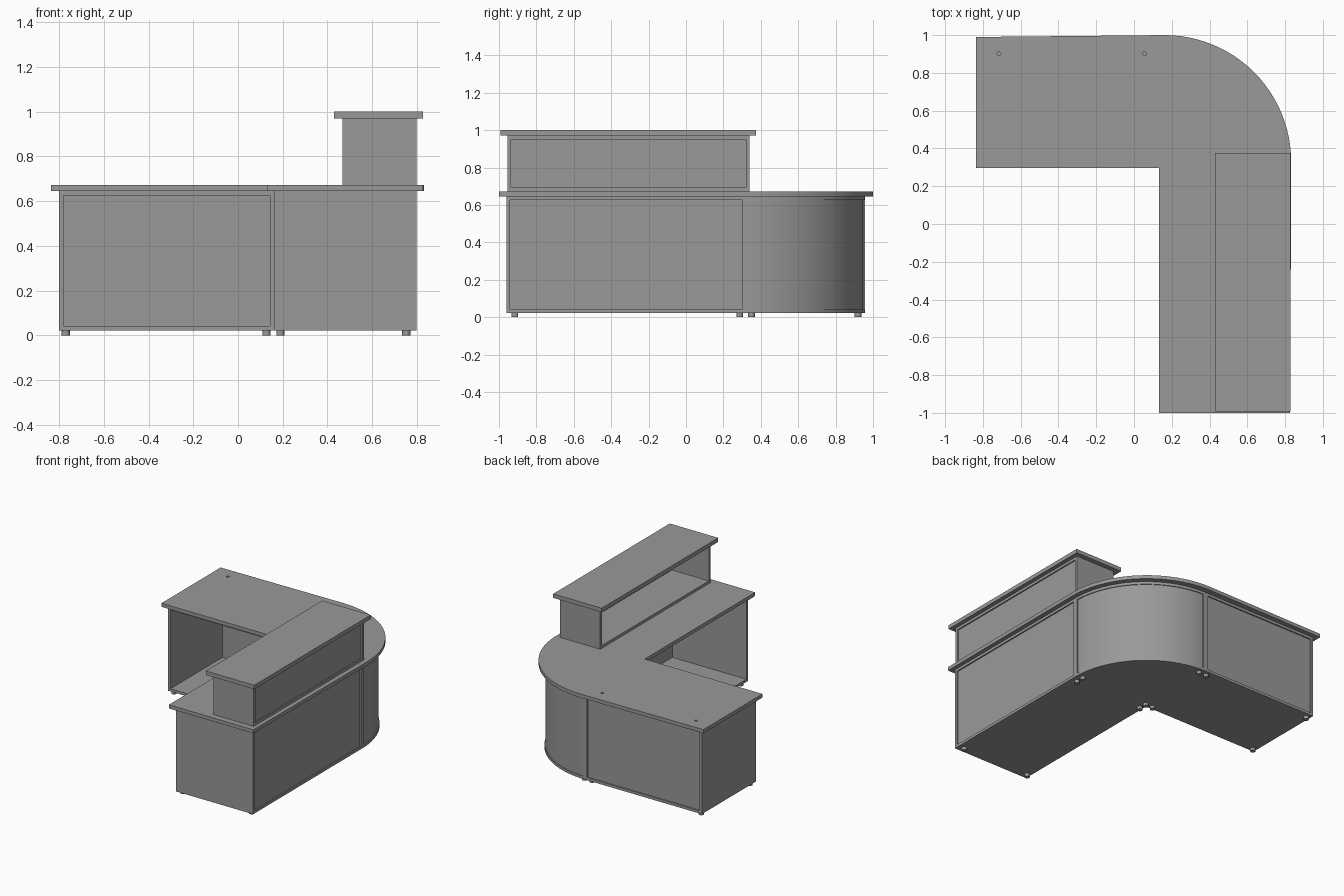
import bpy, bmesh
from math import sin, cos, pi

if "Cube" in bpy.data.objects:
    bpy.data.objects.remove(bpy.data.objects["Cube"])

T = 0.02                      # board thickness
Z0, Z1 = 0.022, 0.645         # carcass bottom and top
CX, CY, R = 0.162, 0.322, 0.635  # corner pivot and body radius

# Dark grey laminate used on every part
grey = bpy.data.materials.new("dark_grey")
grey.diffuse_color = (0.32, 0.32, 0.32, 1)
grey.use_nodes = True
grey.node_tree.nodes["Principled BSDF"].inputs["Base Color"].default_value = grey.diffuse_color


def prism(name, pts, z0, z1, smooth=False):
    """Extrude a counter-clockwise outline from z0 to z1."""
    bm = bmesh.new()
    face = bm.faces.new([bm.verts.new((x, y, z0)) for x, y in pts])
    ext = bmesh.ops.extrude_face_region(bm, geom=[face])
    for v in ext["geom"]:
        if isinstance(v, bmesh.types.BMVert):
            v.co.z = z1
    bmesh.ops.recalc_face_normals(bm, faces=bm.faces[:])
    me = bpy.data.meshes.new(name)
    bm.to_mesh(me)
    bm.free()
    me.materials.append(grey)
    ob = bpy.data.objects.new(name, me)
    bpy.context.collection.objects.link(ob)
    if smooth:
        bpy.ops.object.select_all(action='DESELECT')
        ob.select_set(True)
        bpy.context.view_layer.objects.active = ob
        bpy.ops.object.shade_smooth_by_angle(angle=0.5)
    return ob


def box(name, x0, x1, y0, y1, z0, z1):
    return prism(name, [(x0, y0), (x1, y0), (x1, y1), (x0, y1)], z0, z1)


def arc(r, cx=CX, cy=CY, n=24):
    return [(cx + r * cos(i * pi / 2 / n), cy + r * sin(i * pi / 2 / n)) for i in range(n + 1)]


def disc(name, x, y, r, z0, z1, n=16):
    pts = [(x + r * cos(2 * pi * i / n), y + r * sin(2 * pi * i / n)) for i in range(n)]
    return prism(name, pts, z0, z1, True)


def cabinet(name, x0, x1, y0, y1, z0, z1, along_x, t=T):
    """Open cabinet: two end panels, floor, ceiling and a recessed outer panel.
    along_x: runs along x with the outer panel at +y, else along y with it at +x."""
    if along_x:
        box(name + "_end_a", x0, x0 + t, y0, y1, z0, z1)
        box(name + "_end_b", x1 - t, x1, y0, y1, z0, z1)
        inner = (x0 + t, x1 - t, y0, y1)
        panel = (x0 + t, x1 - t, y1 - 0.027, y1 - 0.009)
    else:
        box(name + "_end_a", x0, x1, y0, y0 + t, z0, z1)
        box(name + "_end_b", x0, x1, y1 - t, y1, z0, z1)
        inner = (x0, x1, y0 + t, y1 - t)
        panel = (x1 - 0.027, x1 - 0.009, y0 + t, y1 - t)
    box(name + "_floor", *inner, z0, z0 + t)
    box(name + "_ceiling", *inner, z1 - t, z1)
    box(name + "_outer_panel", *panel, z0 + t, z1 - t)


# Two straight base units and the raised counter unit
cabinet("back_unit", -0.80, CX, CY, CY + R, Z0, Z1, True)
cabinet("side_unit", CX, CX + R, -0.96, CY, Z0, Z1, False)
cabinet("raised_unit", 0.467, 0.797, -0.955, 0.34, 0.672, 0.97, False)

# Quarter-round corner unit
sector = [(CX, CY)] + arc(R)
prism("corner_floor", sector, Z0, Z0 + T, True)
prism("corner_ceiling", sector, Z1 - T, Z1, True)
box("corner_side_a", CX, CX + T, CY, CY + R, Z0 + T, Z1 - T)
box("corner_side_b", CX + T, CX + R, CY, CY + T, Z0 + T, Z1 - T)
prism("corner_curved_panel", arc(R - 0.006) + arc(R - 0.024)[::-1], Z0 + T, Z1 - T, True)

# L-shaped worktop with rounded outer corner and two cable holes
worktop = prism("worktop", [(0.132, 0.296), (0.132, -1.0), (0.827, -1.0)]
                + arc(0.67, CX, 0.33) + [(-0.836, 0.99), (-0.836, 0.296)], Z1, 0.672, True)
for i, x in enumerate((-0.715, 0.055)):
    hole = disc(f"cable_hole_cutter_{i}", x, 0.902, 0.01, 0.655, 0.70)
    hole.hide_render = True
    hole.hide_set(True)
    m = worktop.modifiers.new("cable_hole", 'BOOLEAN')
    m.operation, m.object, m.solver = 'DIFFERENCE', hole, 'EXACT'

# Raised counter top
box("raised_counter_top", 0.43, 0.828, -0.992, 0.375, 0.97, 1.0)

# Feet under each unit
feet = [(x, y) for x in (-0.77, 0.127) for y in (0.35, 0.92)]
feet += [(x, y) for x in (0.189, 0.752) for y in (-0.915, 0.287)]
feet += [(0.189, 0.35), (0.189, 0.92), (0.752, 0.35)]
for i, (x, y) in enumerate(feet):
    disc(f"foot_{i}", x, y, 0.018, 0.0, Z0)
